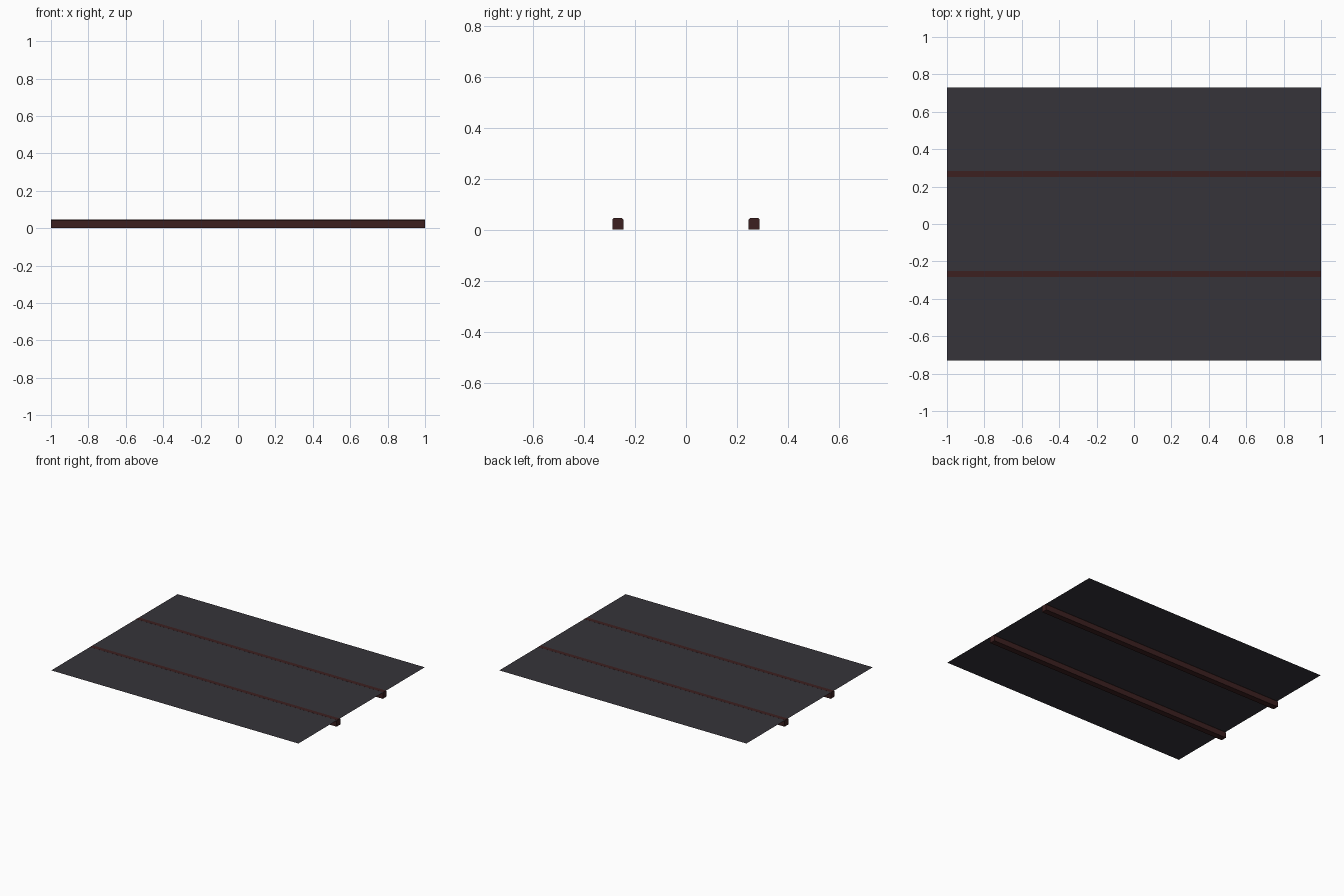
import bpy, bmesh

if "Cube" in bpy.data.objects:
    bpy.data.objects.remove(bpy.data.objects["Cube"])


def material(name, colour):
    mat = bpy.data.materials.new(name)
    mat.diffuse_color = (*colour, 1)
    mat.use_nodes = True
    mat.node_tree.nodes["Principled BSDF"].inputs["Base Color"].default_value = mat.diffuse_color
    return mat


def add_object(name, bm, mat):
    mesh = bpy.data.meshes.new(name)
    bm.to_mesh(mesh)
    bm.free()
    mesh.materials.append(mat)
    obj = bpy.data.objects.new(name, mesh)
    bpy.context.collection.objects.link(obj)
    return obj


slate = material("dark slate", (0.037, 0.034, 0.042))
brown = material("dark red brown", (0.045, 0.0145, 0.0145))

HEIGHT = 0.046
HALF_WIDTH = 0.0215
CHAMFER = 0.006

# Thin flat panel, a single sheet level with the beam tops
bm = bmesh.new()
bm.faces.new([bm.verts.new((x, y, HEIGHT - 0.0003))
              for x, y in ((-1, -0.73), (1, -0.73), (1, 0.73), (-1, 0.73))])
add_object("panel", bm, slate)


# Support beams: square underside, chamfered top edges
def beam(name, y):
    w, c, h = HALF_WIDTH, CHAMFER, HEIGHT
    profile = [(-w, 0), (w, 0), (w, h - c), (w - c, h), (c - w, h), (-w, h - c)]
    bm = bmesh.new()
    end = bm.faces.new([bm.verts.new((-1, y + py, pz)) for py, pz in profile])
    result = bmesh.ops.extrude_face_region(bm, geom=[end])
    verts = [g for g in result["geom"] if isinstance(g, bmesh.types.BMVert)]
    bmesh.ops.translate(bm, verts=verts, vec=(2, 0, 0))
    bmesh.ops.recalc_face_normals(bm, faces=bm.faces)
    add_object(name, bm, brown)


beam("front_beam", -0.267)
beam("back_beam", 0.267)
